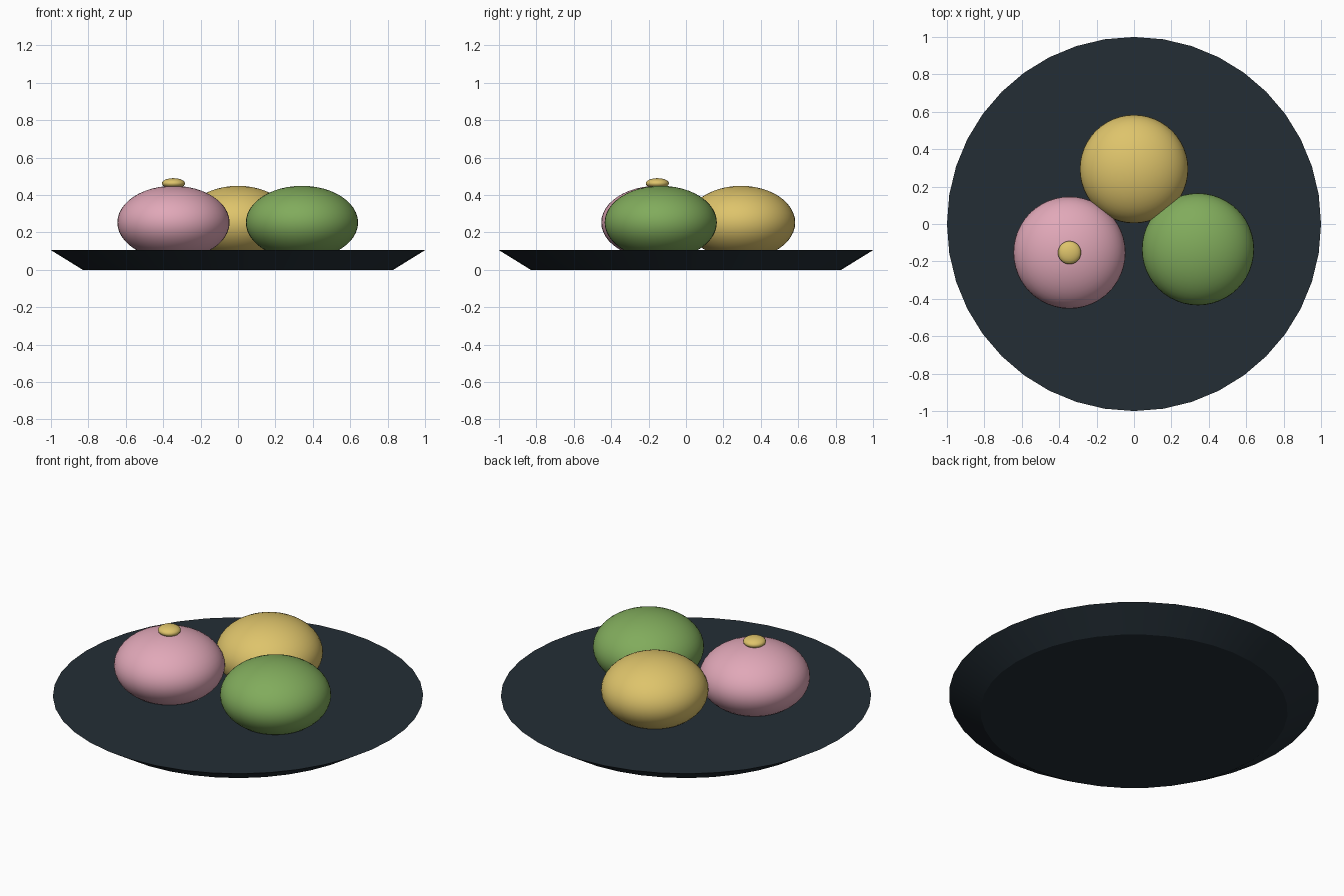
import bpy

cube = bpy.data.objects.get("Cube")
if cube:
    bpy.data.objects.remove(cube, do_unlink=True)


def make_material(name, color):
    mat = bpy.data.materials.new(name)
    mat.use_nodes = True
    mat.diffuse_color = (*color, 1)
    bsdf = next(n for n in mat.node_tree.nodes if n.type == 'BSDF_PRINCIPLED')
    bsdf.inputs["Base Color"].default_value = (*color, 1)
    return mat


slate = make_material("dark slate", (0.017, 0.027, 0.036))
pink = make_material("soft pink", (0.75, 0.39, 0.48))
green = make_material("leaf green", (0.22, 0.41, 0.107))
yellow = make_material("golden yellow", (0.73, 0.55, 0.147))


def squashed_ball(name, center, radius, half_height, mat, segments=48, rings=24):
    bpy.ops.mesh.primitive_uv_sphere_add(segments=segments, ring_count=rings,
                                         radius=1, location=center)
    obj = bpy.context.object
    obj.name = name
    obj.scale = (radius, radius, half_height)
    bpy.ops.object.transform_apply(location=False, rotation=False, scale=True)
    bpy.ops.object.shade_smooth()
    obj.data.materials.append(mat)
    return obj


# Plate with a flared rim and a flat top
bpy.ops.mesh.primitive_cone_add(vertices=40, radius1=0.83, radius2=1.0,
                                depth=0.105, location=(0, 0, 0.0525))
plate = bpy.context.object
plate.name = "plate"
plate.data.materials.append(slate)
bpy.ops.object.shade_smooth_by_angle()

# Three sweets, slightly sunk into the plate
squashed_ball("pink_sweet", (-0.345, -0.153, 0.253), 0.30, 0.196, pink)
squashed_ball("green_sweet", (0.342, -0.135, 0.253), 0.30, 0.196, green)
squashed_ball("yellow_sweet", (0, 0.294, 0.253), 0.29, 0.196, yellow)

# Small button on the pink sweet
squashed_ball("button_topping", (-0.345, -0.153, 0.462), 0.062, 0.028, yellow,
              segments=24, rings=12)
